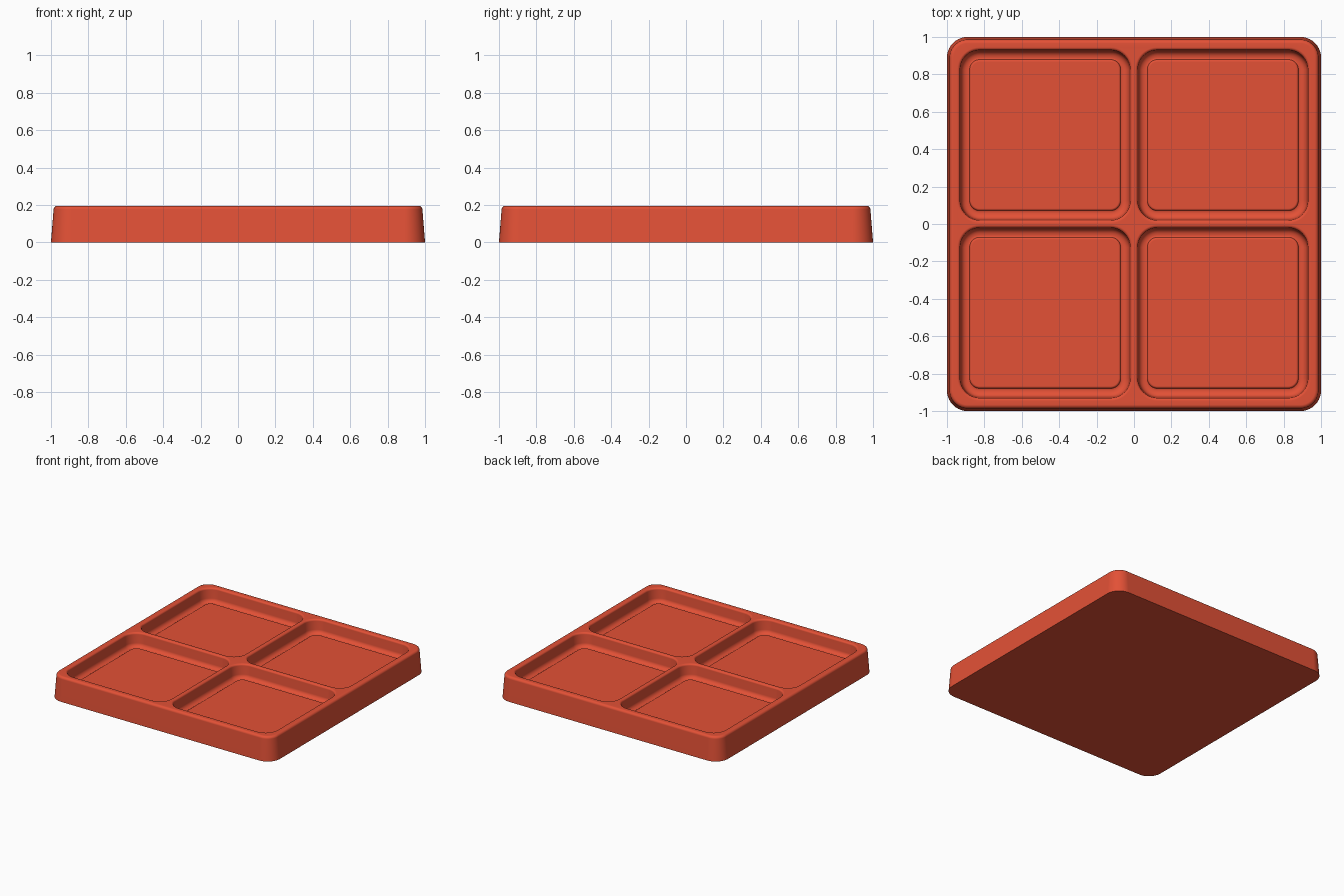
import bpy, bmesh, math

if "Cube" in bpy.data.objects:
    bpy.data.objects.remove(bpy.data.objects["Cube"], do_unlink=True)

SEGMENTS = 10  # steps per rounded corner


def rounded_square(bm, cx, cy, half, radius, z):
    """Ring of vertices around a square with rounded corners."""
    ring = []
    for quarter, (sx, sy) in enumerate([(1, 1), (-1, 1), (-1, -1), (1, -1)]):
        for i in range(SEGMENTS + 1):
            a = (quarter + i / SEGMENTS) * math.pi / 2
            ring.append(bm.verts.new((cx + sx * (half - radius) + radius * math.cos(a),
                                      cy + sy * (half - radius) + radius * math.sin(a), z)))
    return ring


def loft(bm, cx, cy, profile, radius):
    """Join rounded squares along a (half size, height) profile."""
    start = profile[0][0]
    rings = [rounded_square(bm, cx, cy, h, radius + h - start, z) for h, z in profile]
    n = len(rings[0])
    for a, b in zip(rings, rings[1:]):
        for i in range(n):
            j = (i + 1) % n
            bm.faces.new((a[i], a[j], b[j], b[i]))
    return rings


def arc(cx, cz, r, start, end, steps=5):
    """Profile points along an arc, angles in degrees."""
    angles = [math.radians(start + (end - start) * i / steps) for i in range(steps + 1)]
    return [(cx + r * math.cos(a), cz + r * math.sin(a)) for a in angles]


def ring_edges(bm, ring):
    return [bm.edges.get((v, ring[i - 1])) for i, v in enumerate(ring)]


HEIGHT = 0.195
FLOOR = 0.097
bm = bmesh.new()

# Tapered outer wall with a rounded rim, and a flat underside
outer = loft(bm, 0, 0, [(1, 0)] + arc(0.966, HEIGHT - 0.02, 0.02, 5, 90), 0.11)
bm.faces.new(outer[0])
top_edges = ring_edges(bm, outer[-1])

# Four pockets: rounded lip, steep wall, shallow groove and raised floor
pocket = (arc(0.47, HEIGHT - 0.015, 0.015, 90, 175)
          + arc(0.416, FLOOR + 0.02, 0.034, -5, -90)
          + [(0.41, FLOOR - 0.014)]
          + arc(0.392, FLOOR - 0.012, 0.012, 0, 90, 4))
for sx in (-1, 1):
    for sy in (-1, 1):
        rings = loft(bm, sx * 0.475, sy * 0.475, pocket, 0.12)
        bm.faces.new(rings[-1])
        top_edges += ring_edges(bm, rings[0])

# Flat top between the rim and the pockets
bmesh.ops.triangle_fill(bm, edges=top_edges, use_beauty=True)
bmesh.ops.recalc_face_normals(bm, faces=bm.faces)

mesh = bpy.data.meshes.new("divided_tray")
bm.to_mesh(mesh)
bm.free()
tray = bpy.data.objects.new("divided_tray", mesh)
bpy.context.collection.objects.link(tray)

# Material
color = (0.77, 0.082, 0.037, 1)
mat = bpy.data.materials.new("terracotta_red")
mat.use_nodes = True
mat.diffuse_color = color
mat.node_tree.nodes["Principled BSDF"].inputs["Base Color"].default_value = color
mesh.materials.append(mat)

# Smooth fillets with flat large faces
bpy.ops.object.select_all(action="DESELECT")
tray.select_set(True)
bpy.context.view_layer.objects.active = tray
bpy.ops.object.shade_smooth_by_angle(angle=math.radians(35))
normals = tray.modifiers.new("weighted_normals", "WEIGHTED_NORMAL")
normals.keep_sharp = True
